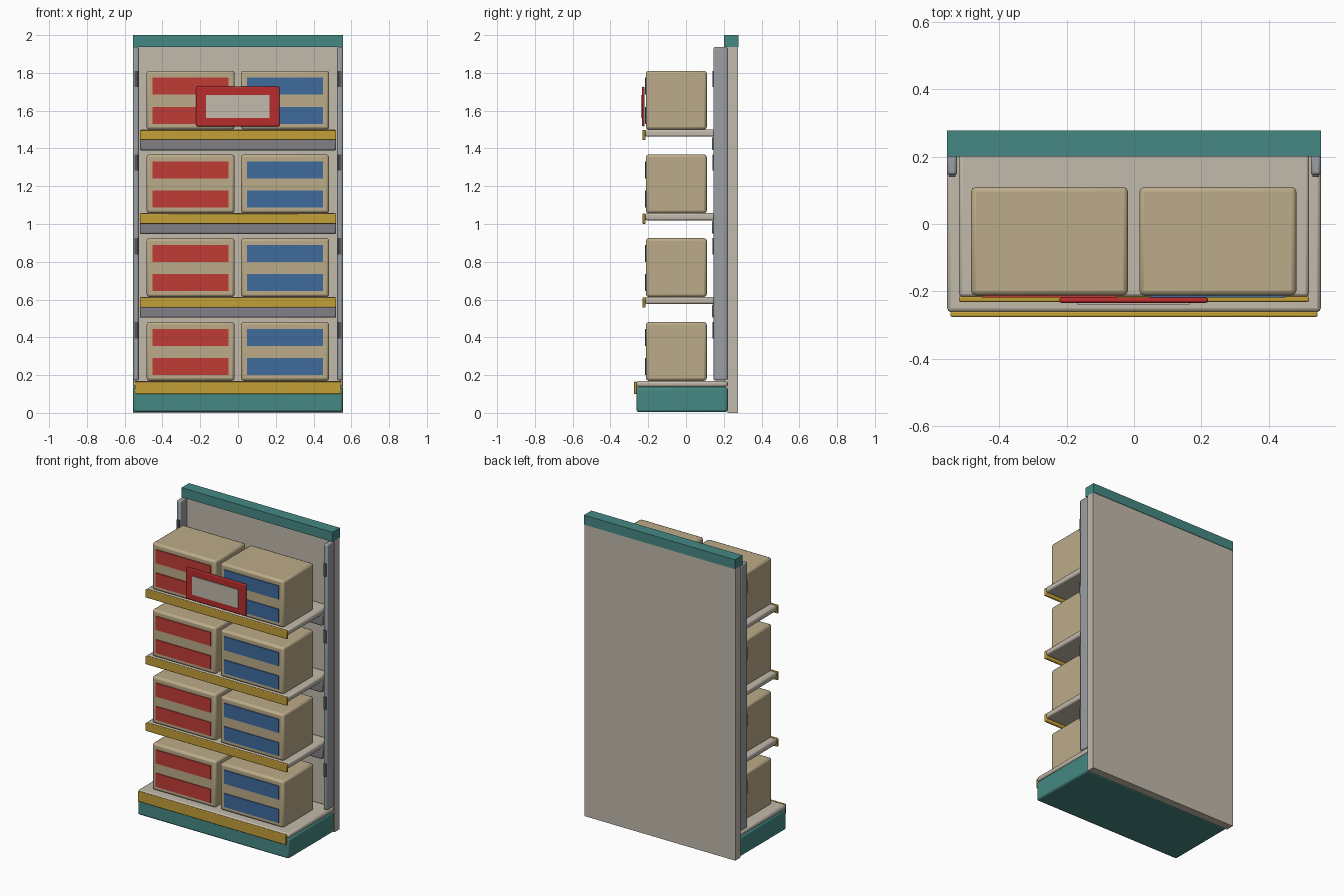
import bpy

cube = bpy.data.objects.get("Cube")
if cube:
    bpy.data.objects.remove(cube, do_unlink=True)


def material(name, r, g, b):
    m = bpy.data.materials.new(name)
    m.use_nodes = True
    m.diffuse_color = (r, g, b, 1)
    m.node_tree.nodes["Principled BSDF"].inputs["Base Color"].default_value = (r, g, b, 1)
    return m


stone = material("warm grey panel", 0.54, 0.49, 0.41)
teal = material("teal", 0.06, 0.25, 0.23)
steel = material("steel grey", 0.33, 0.35, 0.37)
beam_grey = material("beam grey", 0.22, 0.22, 0.24)
slot_grey = material("dark slot", 0.09, 0.095, 0.10)
yellow = material("price strip yellow", 0.55, 0.35, 0.04)
card = material("cardboard", 0.50, 0.41, 0.25)
red = material("label red", 0.53, 0.045, 0.037)
sign_red = material("sign red", 0.48, 0.025, 0.027)
blue = material("label blue", 0.05, 0.145, 0.34)


def box(name, xs, ys, zs, mat, bevel=0.0):
    """Box between two limits on each axis, with an optional rounded edge."""
    spans = (xs, ys, zs)
    bpy.ops.mesh.primitive_cube_add(size=1, location=[(a + b) / 2 for a, b in spans])
    ob = bpy.context.object
    ob.name = name
    ob.scale = [abs(b - a) for a, b in spans]
    bpy.ops.object.transform_apply(location=False, rotation=False, scale=True)
    ob.data.materials.append(mat)
    if bevel:
        mod = ob.modifiers.new("rounded edges", "BEVEL")
        mod.width = bevel
        mod.segments = 2
        bpy.ops.object.shade_smooth_by_angle()
    return ob


# Back panel, header and plinth
box("back_panel", (-0.555, 0.555), (0.22, 0.275), (0, 1.937), stone)
box("header_cap", (-0.555, 0.555), (0.2, 0.278), (1.937, 2.0), teal)
box("plinth", (-0.555, 0.555), (-0.262, 0.22), (0.004, 0.137), teal, 0.012)
box("base_deck", (-0.555, 0.555), (-0.262, 0.22), (0.137, 0.17), stone, 0.012)
box("base_strip", (-0.545, 0.545), (-0.276, -0.26), (0.1, 0.165), yellow, 0.004)

levels = [0.17, 0.614, 1.057, 1.5]

# Slotted uprights
for side, s in (("left", 1), ("right", -1)):
    box(f"{side}_upright", (s * 0.525, s * 0.555), (0.145, 0.22), (0.172, 1.937), steel, 0.009)
    for i, z in enumerate(levels):
        box(f"{side}_slot_{i}", (s * 0.53, s * 0.549), (0.139, 0.147),
            (z + 0.225, z + 0.311), slot_grey)

# Shelves with rear beams and price strips
for i, z in enumerate(levels[1:]):
    box(f"shelf_{i}", (-0.52, 0.52), (-0.216, 0.22), (z - 0.038, z), stone, 0.01)
    box(f"rear_beam_{i}", (-0.52, 0.52), (0.138, 0.22), (z - 0.11, z - 0.038), beam_grey, 0.008)
    box(f"price_strip_{i}", (-0.52, 0.52), (-0.231, -0.215), (z - 0.056, z - 0.002), yellow, 0.004)

# Cartons with two printed bands each
for i, z in enumerate(levels):
    for x, mat, side in ((-0.251, red, "right"), (0.249, blue, "left")):
        box(f"{side}_carton_{i}", (x - 0.233, x + 0.233), (-0.212, 0.11),
            (z, z + 0.311), card, 0.014)
        for j, low in enumerate((0.03, 0.185)):
            box(f"{side}_carton_{i}_band_{j}", (x - 0.201, x + 0.201), (-0.218, -0.211),
                (z + low, z + low + 0.09), mat)

# Framed sign hung on the top shelf
box("sign_frame", (-0.222, 0.22), (-0.234, -0.219), (1.517, 1.727), sign_red, 0.006)
box("sign_insert", (-0.17, 0.166), (-0.239, -0.233), (1.56, 1.682), stone)
